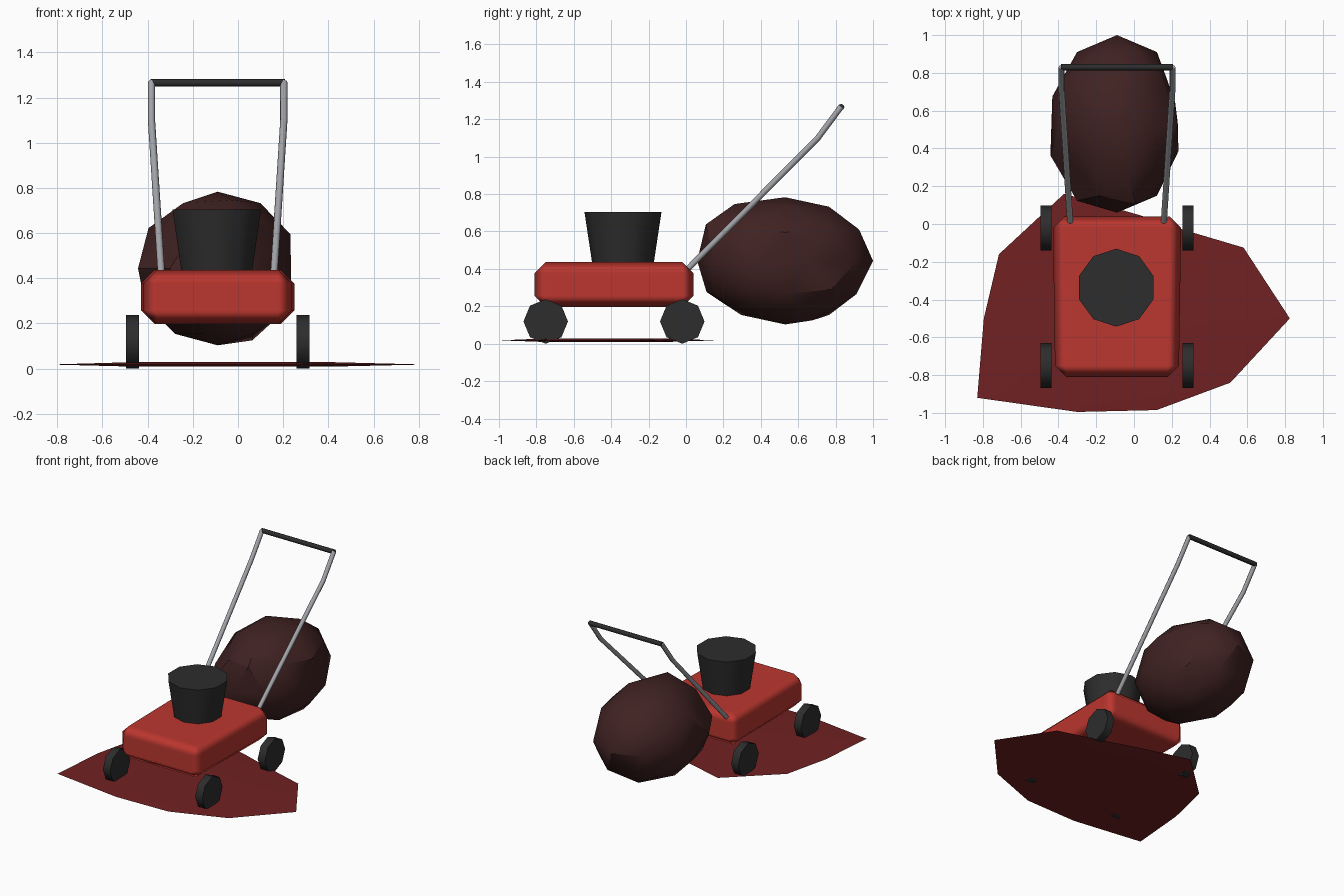
import bpy, bmesh, math
from mathutils import Vector, Matrix

if "Cube" in bpy.data.objects:
    bpy.data.objects.remove(bpy.data.objects["Cube"])

CX = -0.09  # mower centre line


def mat(name, rgb):
    m = bpy.data.materials.new(name)
    m.diffuse_color = (*rgb, 1)
    m.use_nodes = True
    m.node_tree.nodes["Principled BSDF"].inputs["Base Color"].default_value = m.diffuse_color
    return m


RED = mat("red_paint", (0.50, 0.037, 0.028))
BLACK = mat("black_rubber", (0.026, 0.026, 0.026))
STEEL = mat("grey_steel", (0.36, 0.37, 0.39))
BAG = mat("dark_brown_cloth", (0.052, 0.016, 0.016))
STAIN = mat("dark_red_patch", (0.165, 0.015, 0.016))


def make(name, bm, material, angle=None):
    bmesh.ops.recalc_face_normals(bm, faces=bm.faces[:])
    me = bpy.data.meshes.new(name)
    bm.to_mesh(me)
    bm.free()
    ob = bpy.data.objects.new(name, me)
    bpy.context.collection.objects.link(ob)
    me.materials.append(material)
    if angle:
        bpy.ops.object.select_all(action='DESELECT')
        ob.select_set(True)
        bpy.context.view_layer.objects.active = ob
        bpy.ops.object.shade_smooth_by_angle(angle=math.radians(angle))
    return ob


def tube(name, points, r, material, sides=8):
    """Mitred tube along a path that lies in one plane."""
    bm = bmesh.new()
    pts = [Vector(p) for p in points]
    rings = []
    for i, p in enumerate(pts):
        a = (p - pts[max(i - 1, 0)]).normalized()
        b = (pts[min(i + 1, len(pts) - 1)] - p).normalized()
        t = (a + b).normalized()
        u = t.cross(Vector((0, -0.7, 0.7))).normalized()
        if u.length < 0.5 or abs(t.x) < 0.5:
            u = (Vector((1, 0, 0)) - t * t.x).normalized()
        v = t.cross(u)
        rings.append([bm.verts.new(p + r * (u * math.cos(k * math.tau / sides)
                                            + v * math.sin(k * math.tau / sides)))
                      for k in range(sides)])
    for A, B in zip(rings, rings[1:]):
        for k in range(sides):
            n = (k + 1) % sides
            bm.faces.new((A[k], A[n], B[n], B[k]))
    bm.faces.new(rings[0])
    bm.faces.new(rings[-1])
    return make(name, bm, material, 50)


# Chamfered deck, slightly narrower at the front
bm = bmesh.new()
bmesh.ops.create_cube(bm, size=1)
for v in bm.verts:
    w = 0.68 if v.co.y > 0 else 0.655
    v.co = Vector((CX + v.co.x * w, -0.385 + v.co.y * 0.85, 0.317 + v.co.z * 0.24))
deck = make("mower_deck", bm, RED, 60)
bev = deck.modifiers.new("chamfer", 'BEVEL')
bev.width = 0.06
bev.segments = 1
bev.harden_normals = True

# Ten-sided engine housing
bm = bmesh.new()
bmesh.ops.create_cone(bm, cap_ends=True, segments=10, radius1=0.16, radius2=0.206, depth=0.305,
                      matrix=Matrix.Translation((CX - 0.004, -0.337, 0.5525)))
make("engine_housing", bm, BLACK, 50)

# Four eight-sided wheels
for end, y in (("front", -0.75), ("rear", -0.02)):
    for side, s in (("left", -1), ("right", 1)):
        bm = bmesh.new()
        bmesh.ops.create_cone(bm, cap_ends=True, segments=8, radius1=0.119, radius2=0.119, depth=0.058,
                              matrix=Matrix.Translation((CX + s * 0.377, y, 0.119))
                              @ Matrix.Rotation(math.pi / 2, 4, 'Y'))
        make(f"{end}_{side}_wheel", bm, BLACK, 50)

# Handle: two bent side tubes and a grip bar
for side, s in (("left", -1), ("right", 1)):
    tube(f"{side}_handle_tube", [(CX + s * 0.248, 0.01, 0.40), (CX + s * 0.293, 0.705, 1.10),
                                 (CX + s * 0.293, 0.83, 1.268)], 0.016, STEEL)
tube("handle_grip", [(CX - 0.297, 0.83, 1.265), (CX + 0.297, 0.83, 1.265)], 0.017, BLACK)

# Lumpy bag: stretched icosphere with a few verts pulled (direction, new offset factor)
bm = bmesh.new()
bmesh.ops.create_icosphere(bm, subdivisions=2, radius=1)
pulls = [((0.951, 0.309, 0), (0.90, 0.78, 1), 0), ((0.951, -0.309, 0), (0.95, 1.0, 1), -0.13),
         ((-0.588, -0.809, 0), (1.0, 1.07, 1), 0), ((-0.951, -0.309, 0), (1.03, 1.15, 1), 0),
         ((-0.724, -0.526, 0.447), (0.86, 0.88, 0.9), 0), ((0.276, -0.85, 0.447), (1, 1.06, 1.28), 0),
         ((0.276, 0.85, 0.447), (1, 0.99, 1.1), 0), ((0.162, -0.5, 0.85), (1, 1.15, 1.05), 0),
         ((-0.276, 0.85, -0.447), (1, 0.9, 1.15), 0), ((-0.276, -0.85, -0.447), (1, 1.05, 1.1), 0),
         ((0.425, 0.309, -0.851), (1, 1, 1.1), 0), ((-0.425, 0.309, 0.851), (1, 1, 1.0), 0)]
orig = {v: v.co.copy() for v in bm.verts}
for d, f, dz in pulls:
    v = min(orig, key=lambda q: (orig[q] - Vector(d)).length)
    v.co = Vector((orig[v].x * f[0], orig[v].y * f[1], orig[v].z * f[2] + dz))
for v in bm.verts:
    v.co = Vector((CX + v.co.x * 0.36, 0.53 + v.co.y * 0.47, 0.443 + v.co.z * 0.34))
make("grass_bag", bm, BAG, 30)

# Thin ground patch, slightly thicker in the middle
outline = [(-0.83, -0.92), (-0.30, -0.995), (0.12, -0.985), (0.51, -0.84), (0.825, -0.50),
           (0.58, -0.125), (0.26, -0.03), (0.02, 0.05), (-0.37, 0.16), (-0.715, -0.16), (-0.795, -0.50)]
bm = bmesh.new()


def ring(k, z):
    return [bm.verts.new((-0.05 + (x + 0.05) * k, -0.45 + (y + 0.45) * k, z)) for x, y in outline]


rings = [ring(0.55, 0.009), ring(1, 0.018), ring(0.55, 0.028)]
for A, B in zip(rings, rings[1:]):
    for i in range(len(A)):
        n = (i + 1) % len(A)
        bm.faces.new((A[i], A[n], B[n], B[i]))
bm.faces.new(rings[0])
bm.faces.new(rings[2])
make("ground_patch", bm, STAIN, 30)
